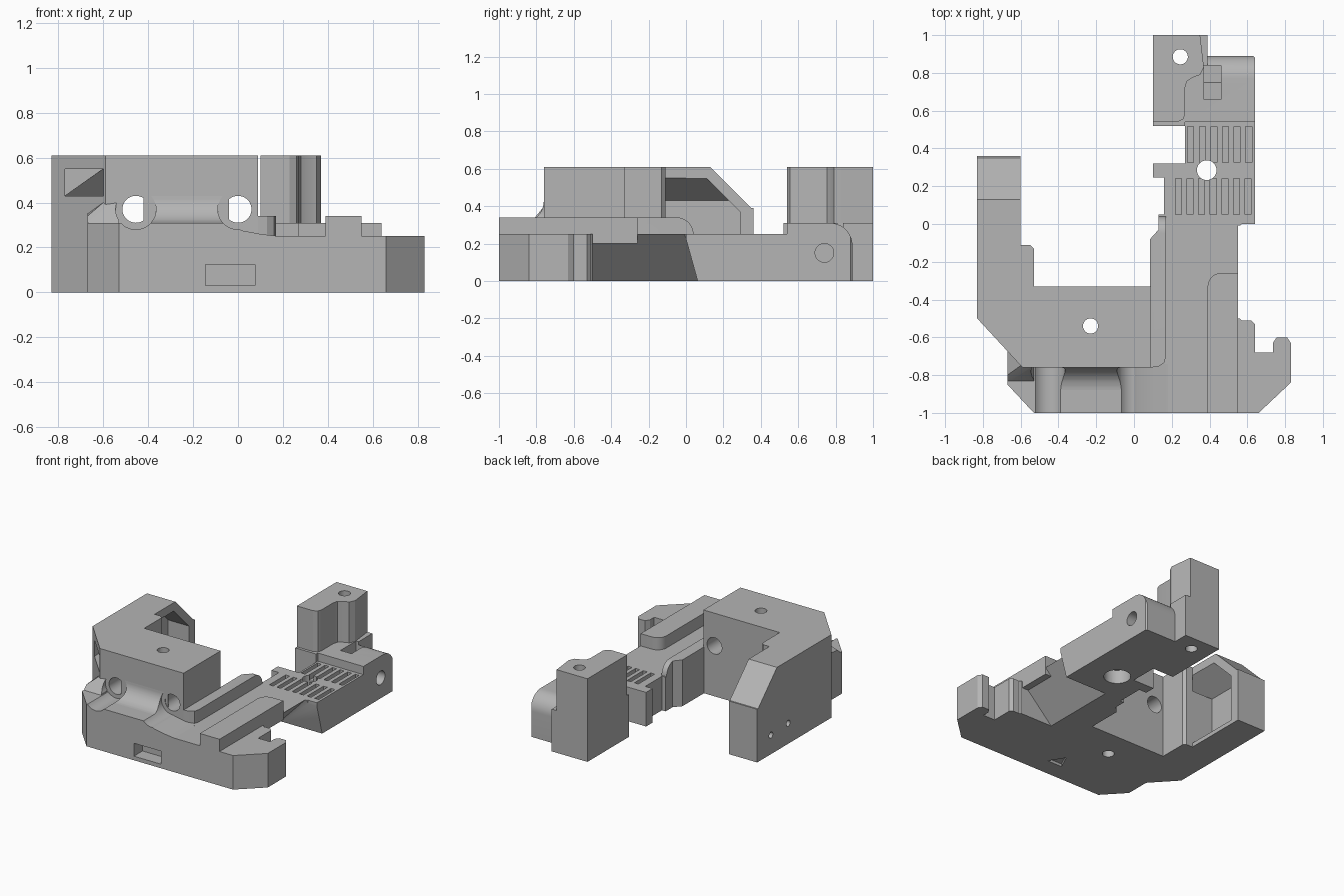
import bpy, bmesh, math
from mathutils import Vector

cube = bpy.data.objects.get("Cube")
if cube:
    bpy.data.objects.remove(cube)

grey = bpy.data.materials.new("plain_grey")
grey.use_nodes = True
COLOR = (0.46, 0.46, 0.46, 1)
grey.diffuse_color = COLOR
grey.node_tree.nodes["Principled BSDF"].inputs["Base Color"].default_value = COLOR


def finish(name, bm):
    bmesh.ops.recalc_face_normals(bm, faces=bm.faces)
    mesh = bpy.data.meshes.new(name)
    bm.to_mesh(mesh)
    bm.free()
    mesh.materials.append(grey)
    obj = bpy.data.objects.new(name, mesh)
    bpy.context.scene.collection.objects.link(obj)
    return obj


def prism(name, pts, lo, hi, axis="z"):
    """Extrude a profile along an axis; profiles are xy, yz or xz."""
    place = {"z": lambda p, t: (p[0], p[1], t),
             "x": lambda p, t: (t, p[0], p[1]),
             "y": lambda p, t: (p[0], t, p[1])}[axis]
    bm = bmesh.new()
    face = bm.faces.new([bm.verts.new(place(p, lo)) for p in pts])
    new = bmesh.ops.extrude_face_region(bm, geom=[face])["geom"]
    move = Vector(place((0, 0), hi - lo))
    bmesh.ops.translate(bm, vec=move, verts=[v for v in new if isinstance(v, bmesh.types.BMVert)])
    return finish(name, bm)


def arc(cx, cy, r, a0, a1, n=10):
    steps = [math.radians(a0 + (a1 - a0) * i / n) for i in range(n + 1)]
    return [(cx + r * math.cos(a), cy + r * math.sin(a)) for a in steps]


def box(name, x, y, z):
    return prism(name, [(x[0], y[0]), (x[1], y[0]), (x[1], y[1]), (x[0], y[1])], *z)


def rod(cx, cy, r, lo, hi, axis="z"):
    return prism("cutter", arc(cx, cy, r, 0, 350, 35), lo, hi, axis)


def hull(name, pts):
    bm = bmesh.new()
    bmesh.ops.convex_hull(bm, input=[bm.verts.new(p) for p in pts])
    return finish(name, bm)


def cut(targets, cutters):
    """Subtract the cutters from each target, then drop the cutters."""
    for target in targets:
        for c in cutters:
            c.hide_render = True
            mod = target.modifiers.new("cut", "BOOLEAN")
            mod.operation, mod.solver, mod.object = "DIFFERENCE", "EXACT", c
        bpy.context.view_layer.update()
        evaluated = target.evaluated_get(bpy.context.evaluated_depsgraph_get())
        mesh = bpy.data.meshes.new_from_object(evaluated)
        target.modifiers.clear()
        target.data = mesh
    for c in cutters:
        bpy.data.objects.remove(c)


# Base plate with the side hook
base = prism("base_plate", [
    (-.53, -1), (.66, -1), (.83, -.84), (.83, -.63), (.81, -.6), (.755, -.6), (.735, -.63),
    (.735, -.68), (.64, -.68), (.64, -.53), (.62, -.51), (.57, -.51), (.55, -.49),
    (.55, -.02), (.57, 0), (.64, 0), (.64, .54), (.27, .54), (.27, .32), (.1, .32),
    (.1, .245), (.16, .245), (.16, .05), (.13, .05), (.13, -.03), (.085, -.08),
    (.085, -.5), (-.67, -.5), (-.67, -.85)], 0, .25)

# Bridge and tall arm
bridge = prism("bridge_and_arm", [
    (-.83, -.5), (-.59, -.76), (.09, -.76), (.09, -.33), (-.53, -.33), (-.53, -.13),
    (-.55, -.11), (-.6, -.11), (-.6, .36), (-.83, .36)], 0, .61)

# Raised front ledge and the sweep up to the bridge
ledge = prism("front_ledge", [(-.67, -.66), (-.67, -.85), (-.53, -1), (.18, -1), (.18, -.74),
                              (-.5, -.74)], .2, .31)
sweep = prism("front_sweep", [(-.75, .43), (-.76, .43)] + arc(-.88, .43, .12, 0, -90)
              + [(-.88, .3), (-.75, .3)], -.42, -.04, "x")
corner = hull("ledge_corner", [(-.67, -.67, .3), (-.67, -.84, .3), (-.53, -.84, .3), (-.53, -.74, .3),
                               (-.67, -.67, .35), (-.67, -.8, .34), (-.53, -.75, .41), (-.6, -.75, .4)])

# Rails
rail = prism("inner_rail", [(.085, -.76), (.13, -.755), (.16, -.735), (.17, -.7), (.17, .045),
                            (.13, .045), (.13, -.03), (.085, -.08)], .2, .34)
prism("outer_rail", [(.39, -1), (.55, -1), (.55, -.26)] + arc(.46, -.33, .07, 90, 180, 6), .2, .34)

# Back block, its step and the post
block = prism("back_block", [(.1, .52), (.27, .52), (.27, .54), (.64, .54), (.64, .88),
                             (.63, .89), (.1, .89)], 0, .31)
step = box("back_step", (.1, .39), (.88, 1), (0, .31))
post = prism("back_post", [(.1, .54), (.23, .54), (.26, .555), (.27, .58), (.27, .72), (.28, .755),
                           (.31, .775), (.35, .79), (.37, .83), (.35, 1), (.1, 1)], .2, .61)

# Undercut below the outer edge
cut([base], [hull("cutter", [
    (.56, -.5, .26), (.95, -.5, .26), (.56, -.01, .26), (.95, -.01, .26),
    (.29, -.5, -.01), (.95, -.5, -.01), (.29, .065, -.01), (.95, .065, -.01)])])

# Sloped ledge end and rounded ends
cut([ledge], [prism("cutter", [(-.06, .32), (-.03, .295), (.02, .275), (.1, .26), (.19, .249),
                               (.19, .4), (-.06, .4)], -1.1, -.6, "y")])
cut([rail], [prism("cutter", arc(-.05, .25, .09, 90, 0) + [(.1, .25), (.1, .4), (-.05, .4)],
                   0, .3, "x")])
cut([block], [prism("cutter", arc(.77, .19, .12, 90, 0) + [(.95, .19), (.95, .4), (.77, .4)],
                    .39, .7, "x")])

# Arm: sloped end, side pocket, window and screw holes
cut([bridge], [
    prism("cutter", [(.13, .61), (.35, .39), (.5, .39), (.5, .7), (.13, .7)], -.9, -.5, "x"),
    hull("cutter", [(x, y, z) for x, zs in ((-.77, .43), (-.59, .555))
                    for y, z in ((-.11, .03), (.29, .03), (-.11, zs), (.29, .37), (.29 - zs + .37, zs))]),
    box("cutter", (-.77, -.6), (-.8, -.5), (.43, .55)),
    prism("cutter", [(-.77, .43), (-.6, .43), (-.6, .55)], -.6, 0, "y"),
    rod(.2, .14, .022, -.9, -.7, "x"), rod(0, .15, .022, -.9, -.7, "x")])

# Twin rod holes with wider channels in front
cut([bridge], [rod(x, .37, .06, -.9, -.2, "y") for x in (-.455, 0)])
cut([ledge, sweep, corner, rail], [rod(x, .37, .09, -1.1, -.757, "y") for x in (-.455, 0)])

# Vertical screw holes
cut([bridge, base], [rod(-.23, -.54, .04, -.1, .7)])
cut([post, block, step], [rod(.245, .885, .04, -.1, .7)])

# Front slot and the triangular mark underneath
cut([base], [
    box("cutter", (-.145, .075), (-1.1, -.9), (.03, .125)),
    prism("cutter", [(-.05, -.76), (-.1, -.87), (.02, -.87)], -.1, .02)])

# Vent slots, pivot hole and its counterbore
vents = [box("cutter", (x - .016, x + .016), y, (.21, .3))
         for y, start, count in (((.05, .24), .235, 7), ((.325, .515), .3, 6))
         for x in [start + .0615 * i for i in range(count)]]
cut([base], vents + [rod(.385, .285, .052, -.1, .3), rod(.385, .285, .09, -.1, .1)])

# Nut pocket and side hole in the back block
cut([block], [
    hull("cutter", [(x, y, z) for x in (.37, .46)
                    for y, z in ((.66, .4), (.84, .4), (.66, .25), (.75, .1), (.84, .1))]),
    rod(.74, .15, .05, .5, .7, "x")])

# Smooth the round surfaces and keep the edges crisp
bpy.ops.object.select_all(action="DESELECT")
for obj in bpy.context.scene.objects:
    if obj.type == "MESH":
        obj.select_set(True)
        bpy.context.view_layer.objects.active = obj
bpy.ops.object.shade_smooth_by_angle(angle=math.radians(25))
